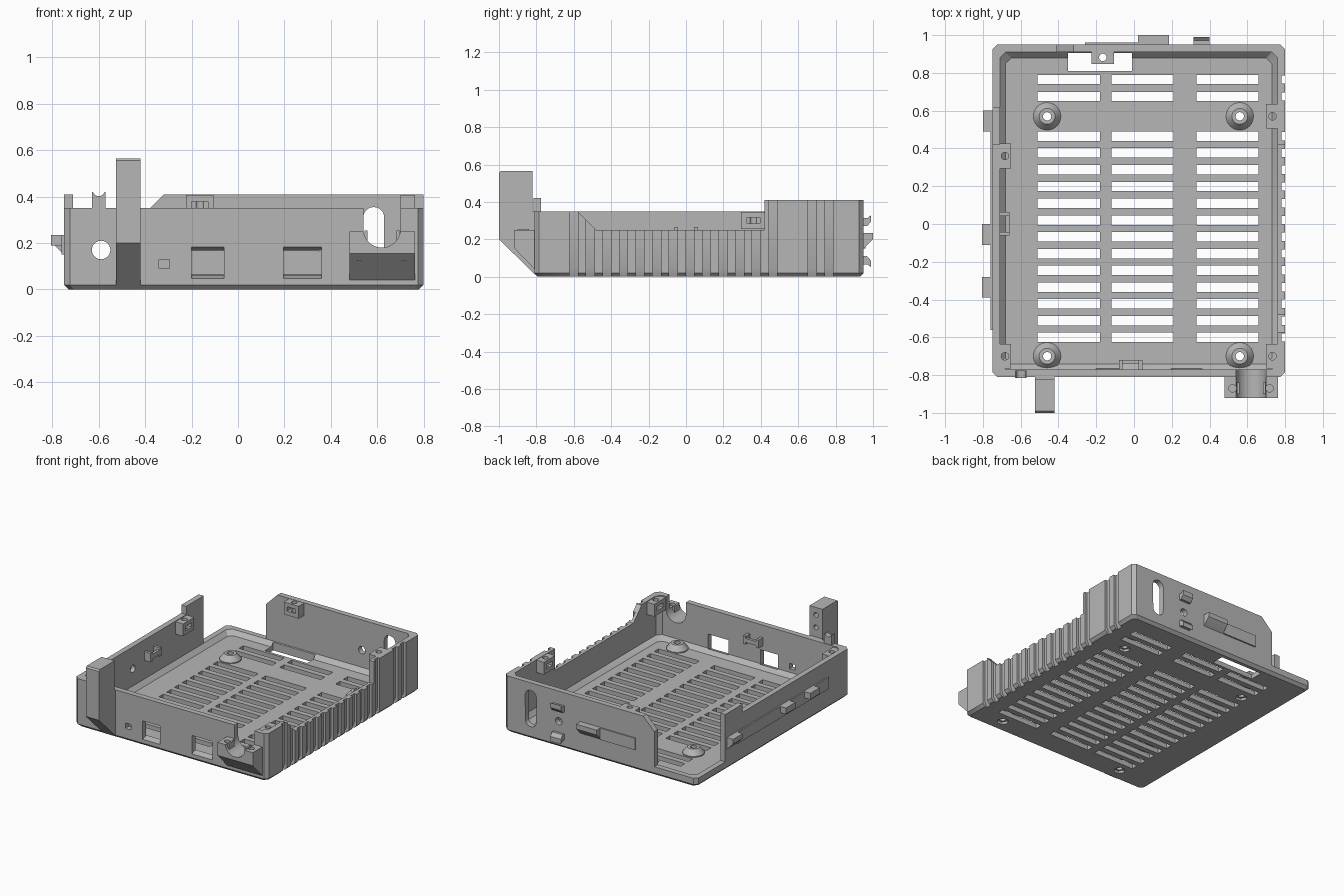
import bpy, bmesh, math
from mathutils import Vector

cube = bpy.data.objects.get("Cube")
if cube:
    bpy.data.objects.remove(cube, do_unlink=True)

grey = bpy.data.materials.new("plain grey")
grey.use_nodes = True
grey.diffuse_color = (0.47, 0.47, 0.47, 1)
grey.node_tree.nodes["Principled BSDF"].inputs["Base Color"].default_value = (0.47, 0.47, 0.47, 1)


def finish(name, bm):
    bmesh.ops.recalc_face_normals(bm, faces=bm.faces)
    mesh = bpy.data.meshes.new(name)
    bm.to_mesh(mesh)
    bm.free()
    mesh.materials.append(grey)
    ob = bpy.data.objects.new(name, mesh)
    bpy.context.collection.objects.link(ob)
    return ob


def loft(name, rings):
    """Skin a stack of equal-length point rings and cap both ends."""
    bm = bmesh.new()
    loops = [[bm.verts.new(p) for p in ring] for ring in rings]
    n = len(loops[0])
    for lo, hi in zip(loops, loops[1:]):
        for i in range(n):
            bm.faces.new((lo[i], lo[(i + 1) % n], hi[(i + 1) % n], hi[i]))
    bm.faces.new(loops[0])
    bm.faces.new(loops[-1])
    return finish(name, bm)


def prism(name, pts, axis, a, b):
    """Extrude a flat outline along an axis; x uses (y,z), y uses (x,z), z uses (x,y)."""
    place = {"x": lambda u, v, w: (w, u, v), "y": lambda u, v, w: (u, w, v),
             "z": lambda u, v, w: (u, v, w)}[axis]
    return loft(name, [[place(u, v, w) for u, v in pts] for w in (a, b)])


def box(name, x0, x1, y0, y1, z0, z1):
    return prism(name, [(x0, y0), (x1, y0), (x1, y1), (x0, y1)], "z", z0, z1)


def circle(u, v, r, n=24):
    return [(u + r * math.cos(math.tau * i / n), v + r * math.sin(math.tau * i / n)) for i in range(n)]


def capsule(u, v0, v1, r, n=24):
    """Upright rounded slot outline with arc centres at v0 and v1."""
    return [(x, y + (v1 if i <= n // 2 else v0)) for i, (x, y) in enumerate(circle(u, 0, r, n))]


def cut(ob, *cutters):
    for c in cutters:
        c.hide_render = True
        mod = ob.modifiers.new("cut", "BOOLEAN")
        mod.operation, mod.solver, mod.object = "DIFFERENCE", "EXACT", c
        bpy.context.view_layer.objects.active = ob
        bpy.ops.object.modifier_apply(modifier=mod.name)
        bpy.data.objects.remove(c, do_unlink=True)


def outline(x0, x1, y0, y1, inset, c, z):
    x0, x1, y0, y1 = x0 + inset, x1 - inset, y0 + inset, y1 - inset
    return [(x0 + c, y0, z), (x1 - c, y0, z), (x1, y0 + c, z), (x1, y1 - c, z),
            (x1 - c, y1, z), (x0 + c, y1, z), (x0, y1 - c, z), (x0, y0 + c, z)]


# Tray shell with chamfered outside and bevelled floor edge
outer = (-0.75, 0.8, -0.81, 0.95)
inner = (-0.71, 0.76, -0.77, 0.91)
tray = loft("tray", [outline(*outer, i, 0.025, z) for i, z in ((0.02, 0), (0, 0.02), (0, 0.41))])
cut(tray, loft("cavity", [outline(*inner, i, 0.03, z) for i, z in ((0.03, 0.035), (0, 0.065), (0, 0.6))]))

# Wall heights: low front and left, open back corner, stepped right side
cut(tray,
    box("low_walls", -1, 0.9, -1, 0.42, 0.35, 0.6),
    prism("open_corner", [(-1, 0.065), (-0.41, 0.065), (-0.41, 0.32), (-0.32, 0.41),
                          (-0.32, 0.6), (-1, 0.6)], "y", 0.62, 1.1),
    prism("side_step", [(0.42, 0.6), (0.42, 0.25), (-0.48, 0.25), (-0.575, 0.345),
                        (-0.575, 0.6)], "x", 0.74, 0.9))

# Vent slots in the floor, with matching grooves down the right wall
rows = [0.765, 0.675] + [0.465 - 0.0888 * i for i in range(13)]
groove = [(0.9, -0.02), (0.755, -0.02), (0.782, 0.045), (0.782, 0.5), (0.9, 0.5)]
for y in rows:
    for x in (-0.51, -0.12, 0.33):
        cut(tray, box("slot", x, x + 0.33, y - 0.025, y + 0.025, -0.1, 0.1))
    cut(tray, prism("groove", groove, "y", y - 0.022, y + 0.022))

# Openings in floor and walls
channel = [(0.54, 0.26)] + [(0.62 + 0.08 * math.cos(a), 0.26 + 0.08 * math.sin(a))
                            for a in [math.pi * (1 + i / 12) for i in range(1, 12)]]
channel += [(0.70, 0.26), (0.70, 0.6), (0.54, 0.6)]
cut(tray,
    box("floor_cutout", -0.35, -0.01, 0.81, 0.905, -0.1, 0.1),
    prism("round_hole", circle(-0.59, 0.17, 0.04), "y", -0.9, -0.7),
    prism("back_slot", capsule(0.585, 0.135, 0.31, 0.045), "y", 0.85, 1.0),
    prism("back_hole", circle(0.36, 0.19, 0.027), "y", 0.85, 1.0),
    prism("left_hole", circle(-0.195, 0.19, 0.027), "x", -0.9, -0.65),
    prism("cable_notch", channel, "y", -0.9, -0.7),
    box("small_hole", -0.34, -0.295, -0.9, -0.7, 0.09, 0.13))
for x0, x1 in ((-0.2, -0.06), (0.195, 0.36)):
    cut(tray, prism("window", [(-0.86, 0.033), (-0.75, 0.066), (-0.75, 0.16), (-0.86, 0.2)], "x", x0, x1))

# Screw standoffs with nut pockets beneath
profile = [(0.073, 0.03), (0.073, 0.042), (0.042, 0.08), (0.022, 0.08), (0.022, 0.03)]
for x in (-0.46, 0.56):
    for y in (-0.70, 0.57):
        cut(tray, prism("screw_hole", circle(x, y, 0.022), "z", -0.1, 0.2),
            prism("nut_pocket", circle(x, y, 0.04, 6), "z", -0.1, 0.018))
        bm = bmesh.new()
        rings = [[bm.verts.new((u, v, z)) for u, v in circle(x, y, r)] for r, z in profile]
        for k, ring in enumerate(rings):
            nxt = rings[(k + 1) % len(rings)]
            for i in range(24):
                j = (i + 1) % 24
                bm.faces.new((ring[i], ring[j], nxt[j], nxt[i]))
        finish("standoff", bm)

# Lid screw bosses: centre, half sizes, top height, inward direction
for x, y, hx, hy, top, d in ((0.733, 0.57, 0.033, 0.065, 0.408, (-1, 0)),
                             (0.733, -0.70, 0.033, 0.065, 0.345, (-1, 0)),
                             (-0.683, -0.70, 0.033, 0.065, 0.345, (1, 0)),
                             (-0.683, 0.36, 0.033, 0.065, 0.345, (1, 0)),
                             (-0.165, 0.882, 0.06, 0.034, 0.408, (0, -1))):
    boss = box("lid_boss", x - hx, x + hx, y - hy, y + hy, top - 0.09, top)
    nx, ny = x + d[0] * 0.03, y + d[1] * 0.03
    sx, sy = (0.04, 0.035) if d[0] else (0.035, 0.04)
    cut(boss, box("nut_slot", nx - sx, nx + sx, ny - sy, ny + sy, top - 0.06, top - 0.028),
        prism("boss_hole", circle(x, y, 0.02, 16), "z", top - 0.2, top + 0.1))

# Tall front post with sloped foot and two screw holes
post = prism("front_post", [(-1, 0.2), (-1, 0.555), (-0.99, 0.565), (-0.82, 0.565),
                            (-0.82, 0.35), (-0.8, 0.35), (-0.8, 0.005)], "x", -0.525, -0.42)
for z in (0.42, 0.51):
    cut(post, prism("post_hole", circle(-0.472, z, 0.018, 16), "y", -0.88, -0.7))

# Cable saddle in front of the notch
saddle = prism("cable_saddle", [(-0.92, 0.155), (-0.92, 0.25), (-0.79, 0.25), (-0.79, 0.02)],
               "x", 0.48, 0.763)
cut(saddle, prism("saddle_channel", channel, "y", -1.1, -0.7))
for x in (0.522, 0.718):
    cut(saddle, prism("saddle_hole", circle(x, -0.87, 0.02, 16), "z", 0.12, 0.4))
for x in (0.545, 0.682):
    box("saddle_grip", x, x + 0.013, -0.9, -0.84, 0.2, 0.255)

# Notched tab on the front wall
tab = box("notched_tab", -0.63, -0.57, -0.815, -0.775, 0.33, 0.42)
cut(tab, prism("tab_notch", circle(-0.6, 0.428, 0.026), "y", -0.9, -0.7))

# Wedge latches and shallow rails on the back and left walls
wedge = [(-0.01, 0.145), (0, 0.15), (0.05, 0.2), (0.05, 0.235), (-0.01, 0.235)]
prism("back_latch", [(0.95 + d, z) for d, z in wedge], "x", 0.02, 0.185)
prism("left_latch", [(-0.75 - d, z) for d, z in wedge], "y", 0.49, 0.60)
box("back_rail", -0.26, 0.02, 0.94, 0.96, 0.15, 0.235)
box("left_rail", -0.76, -0.74, -0.56, 0.49, 0.15, 0.235)

# Mirrored hook pairs around the wall holes
hook = [(-0.01, 0.08), (0.018, 0.08), (0.04, 0.105), (0.04, 0.14), (0.022, 0.125), (-0.01, 0.125)]
for s in (-1, 1):
    prism("back_hook", [(0.95 + d, 0.19 + s * t) for d, t in hook], "x", 0.315, 0.40)
    box("left_hook", -0.805, -0.74, *sorted((-0.195 + s * 0.085, -0.195 + s * 0.195)), 0.19, 0.235)

# Inner U-shaped catches on the front and left walls
for t in (-0.08, 0.025):
    box("front_catch_arm", t, t + 0.02, -0.78, -0.72, 0.2, 0.26)
    box("left_catch_arm", -0.72, -0.66, t + 0.018, t + 0.038, 0.2, 0.265)
box("front_catch_bridge", -0.08, 0.045, -0.74, -0.72, 0.215, 0.245)
box("left_catch_bridge", -0.68, -0.66, -0.062, 0.063, 0.215, 0.25)

# Crisp edges, smooth round surfaces
for ob in bpy.context.scene.objects:
    ob.select_set(ob.type == "MESH")
bpy.context.view_layer.objects.active = tray
bpy.ops.object.shade_smooth_by_angle(angle=math.radians(30))
